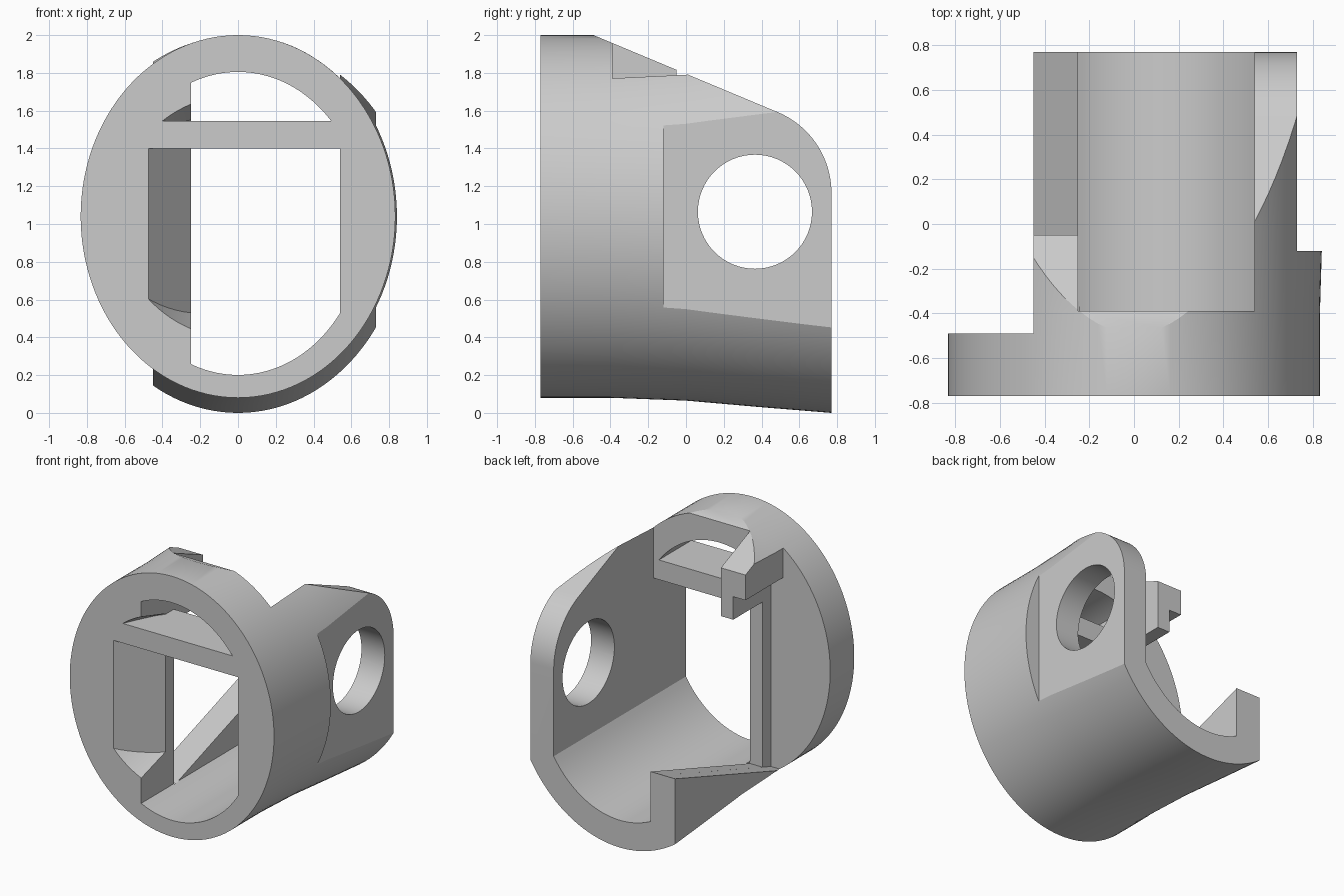
import bpy, bmesh, math
from mathutils import Vector

cube = bpy.data.objects.get("Cube")
if cube:
    bpy.data.objects.remove(cube, do_unlink=True)

grey = bpy.data.materials.new("plain grey")
grey.use_nodes = True
COLOUR = (0.6, 0.6, 0.6, 1)
grey.diffuse_color = COLOUR
grey.node_tree.nodes["Principled BSDF"].inputs["Base Color"].default_value = COLOUR


def loft(name, rings):
    """Closed solid through a list of matching rings of points."""
    bm = bmesh.new()
    loops = [[bm.verts.new(p) for p in ring] for ring in rings]
    for a, b in zip(loops, loops[1:]):
        for i in range(len(a)):
            j = (i + 1) % len(a)
            bm.faces.new((a[i], a[j], b[j], b[i]))
    bm.faces.new(loops[0])
    bm.faces.new(loops[-1])
    bmesh.ops.recalc_face_normals(bm, faces=bm.faces)
    mesh = bpy.data.meshes.new(name)
    bm.to_mesh(mesh)
    bm.free()
    mesh.materials.append(grey)
    obj = bpy.data.objects.new(name, mesh)
    bpy.context.collection.objects.link(obj)
    return obj


def prism(name, profile, axis, lo, hi):
    """Extrude a 2D profile along an axis; the profile uses the other two axes in order."""
    def place(p, d):
        q = list(p)
        q.insert(axis, d)
        return Vector(q)
    return loft(name, [[place(p, d) for p in profile] for d in (lo, hi)])


def box(name, x, y, z):
    return prism(name, [(x[0], y[0]), (x[1], y[0]), (x[1], y[1]), (x[0], y[1])], 2, *z)


def ellipse(cx, cz, rx, rz, n):
    steps = [math.tau * i / n for i in range(n)]
    return [(cx + rx * math.cos(t), cz + rz * math.sin(t)) for t in steps]


def combine(target, tool, operation="DIFFERENCE"):
    mod = target.modifiers.new(operation.lower(), "BOOLEAN")
    mod.operation, mod.solver, mod.object = operation, "EXACT", tool
    bpy.context.view_layer.objects.active = target
    bpy.ops.object.modifier_apply(modifier=mod.name)
    bpy.data.objects.remove(tool, do_unlink=True)


FRONT, BACK, FAR = -0.77, 0.77, 0.9
PLATE, RIB = -0.49, -0.39            # back of the front plate and of its rib
LEFT, RIGHT = -0.25, 0.54            # flat inner walls

# Oval shell, flaring slightly to the back
sections = [(FRONT, 0.833, 0.96), (-0.4, 0.833, 0.96), (0, 0.845, 0.975),
            (0.4, 0.866, 1.01), (BACK, 0.885, 1.04)]
shell = loft("housing", [[(x, y, z) for x, z in ellipse(0, 1.04, rx, rz, 128)]
                         for y, rx, rz in sections])

# Side profile: sloping top and rounded back corner
arc = [math.radians(67.6) * i / 20 for i in range(21)]
side = [(-0.8, -0.1), (BACK, -0.1)]
side += [(0.307 + 0.463 * math.cos(t), 1.165 + 0.463 * math.sin(t)) for t in arc]
side += [(PLATE, 2.0), (PLATE, 2.1), (-0.8, 2.1)]
combine(shell, prism("side_profile", side, 0, -1, 1), "INTERSECT")

# Oval bore with flat sides
xs = [LEFT + (RIGHT - LEFT) * i / 40 for i in range(41)]
rise = [0.802 * math.sqrt(1 - (x / 0.67) ** 2) for x in xs]
bore = [(x, 1.003 - h) for x, h in zip(xs, rise)]
bore += [(x, 1.003 + h) for x, h in reversed(list(zip(xs, rise)))]
combine(shell, prism("bore", bore, 1, -FAR, FAR))

# Open top, open left side and flat on the right side
combine(shell, box("top_opening", (LEFT, RIGHT), (RIB, FAR), (1, 2.2)))
combine(shell, box("left_opening", (-1, -0.45), (PLATE, FAR), (-0.1, 2.2)))
combine(shell, box("right_flat", (0.73, 1), (-0.12, FAR), (-0.1, 2.2)))

# Gap between the wedge ledge and the stepped hook
for x0, x1, start, hook_z in ((-0.5, -0.35, PLATE, 1.63), (-0.351, LEFT + 0.004, RIB, 1.46)):
    ledge = 0.21 + (start - PLATE) / 3
    gap = [(start, ledge), (FAR, 0.67), (FAR, 2.2), (-0.05, 2.2), (-0.05, hook_z), (start, hook_z)]
    combine(shell, prism("ledge_gap", gap, 0, x0, x1))

# Round hole through the right wall
combine(shell, prism("side_hole", ellipse(0.365, 1.065, 0.302, 0.302, 64), 0, 0.3, 1))

# Slanted pocket beside the front window, bounded by a cone
pocket = loft("pocket", [[(x, y, z) for x, z in ellipse(0, 1.04, r, r, 96)]
                         for y, r in ((-0.8, 0.653), (PLATE, 0.568))])
slant = [(-0.499, -0.8), (LEFT, PLATE), (-0.2, PLATE), (-0.2, -0.8)]
combine(pocket, prism("slant", slant, 2, 0, 2), "INTERSECT")
combine(shell, pocket)

# Crossbar over the window
bar = [(-0.5, FRONT), (0.56, FRONT), (0.56, RIB), (-0.3, RIB), (-0.3, PLATE), (-0.5, PLATE)]
combine(shell, prism("crossbar", bar, 2, 1.4, 1.545), "UNION")

bpy.ops.object.select_all(action="DESELECT")
shell.select_set(True)
bpy.context.view_layer.objects.active = shell
bpy.ops.object.shade_smooth_by_angle(angle=math.radians(25))
